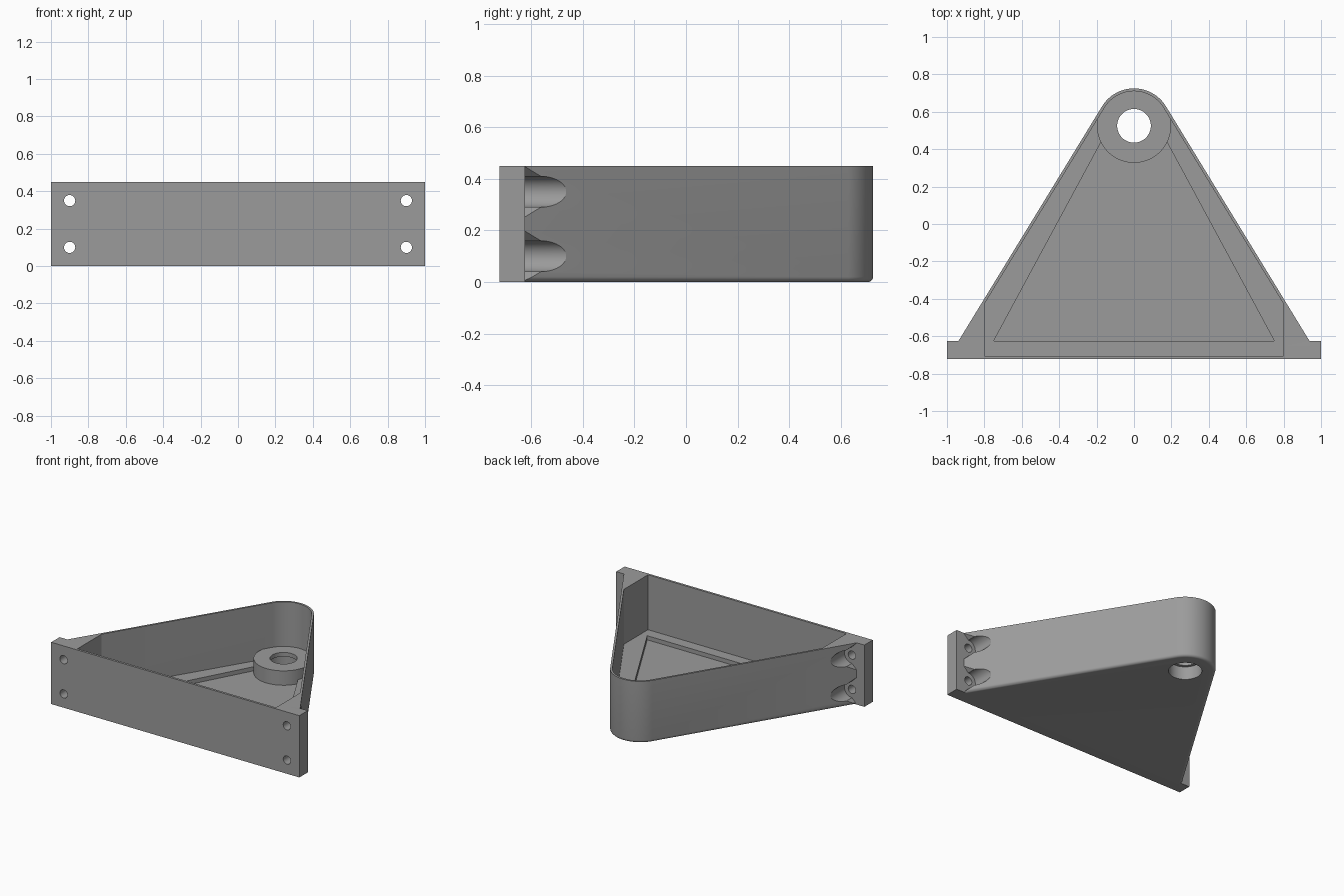
import bpy, bmesh, math
from mathutils import Matrix

if "Cube" in bpy.data.objects:
    bpy.data.objects.remove(bpy.data.objects["Cube"])

APEX_Y = 0.525                      # centre of the rounded tip
PLATE_BACK = -0.625
H = 0.45
N = (0.853, 0.522)                  # outward normal of the right side wall

grey = bpy.data.materials.new("grey")
grey.diffuse_color = (0.33, 0.33, 0.33, 1)
grey.use_nodes = True
grey.node_tree.nodes["Principled BSDF"].inputs["Base Color"].default_value = grey.diffuse_color


def make(name, bm):
    bmesh.ops.recalc_face_normals(bm, faces=bm.faces[:])
    me = bpy.data.meshes.new(name)
    bm.to_mesh(me)
    bm.free()
    ob = bpy.data.objects.new(name, me)
    me.materials.append(grey)
    bpy.context.collection.objects.link(ob)
    return ob


def prism(name, pts, z0, z1, fillet=0.0):
    """Extrude an outline; optionally round its bottom edges except the front."""
    bm = bmesh.new()
    base = bm.faces.new([bm.verts.new((x, y, z0)) for x, y in pts])
    r = bmesh.ops.extrude_face_region(bm, geom=[base])
    top = [v for v in r["geom"] if isinstance(v, bmesh.types.BMVert)]
    bmesh.ops.translate(bm, verts=top, vec=(0, 0, z1 - z0))
    if fillet:
        front = min(p[1] for p in pts)
        edges = [e for e in bm.edges if all(abs(v.co.z - z0) < 1e-5 for v in e.verts)
                 and max(v.co.y for v in e.verts) > front + 1e-4]
        bmesh.ops.bevel(bm, geom=edges, offset=fillet, segments=5, profile=0.5, affect='EDGES')
    return make(name, bm)


def cylinder(name, r, z0, z1, x=0, y=0, seg=64):
    a = [2 * math.pi * i / seg for i in range(seg)]
    return prism(name, [(x + r * math.cos(t), y + r * math.sin(t)) for t in a], z0, z1)


def side_x(y, r):
    return (r - N[1] * (y - APEX_Y)) / N[0]


def side_y(x, r):
    return APEX_Y + (r - N[0] * x) / N[1]


def tip_arc(r, seg=32):
    a0 = math.atan2(N[1], N[0])
    return [(r * math.cos(t), APEX_Y + r * math.sin(t))
            for t in (a0 + (math.pi - 2 * a0) * i / seg for i in range(seg + 1))]


def combine(target, tool, op):
    m = target.modifiers.new(op.lower(), 'BOOLEAN')
    m.operation, m.solver, m.object = op, 'EXACT', tool
    bpy.context.view_layer.objects.active = target
    bpy.ops.object.modifier_apply(modifier=m.name)
    bpy.data.objects.remove(tool)


# triangular body with rounded tip and filleted bottom edge
yf = PLATE_BACK - 0.03
xb = side_x(yf, 0.2)
body = prism("bracket", [(-xb, yf), (xb, yf)] + tip_arc(0.2), 0, H, 0.02)

# screw head clearances: round channel that flares open outwards
for s in (-1, 1):
    for zc in (0.1, 0.35):
        arc = [math.pi / 2 + math.pi * i / 24 for i in range(25)]
        pts = [(0.06 * math.cos(t), 0.06 * math.sin(t)) for t in arc]
        pts += [(0.0405, -0.1), (0.2, -0.1), (0.2, 0.1), (0.0405, 0.1)]
        cut = prism("clearance", pts, PLATE_BACK - 0.1, -0.3)
        # profile plane becomes x-z, extrusion becomes y
        cut.data.transform(Matrix(((s, 0, 0, s * 0.9), (0, 0, 1, 0), (0, 1, 0, zc), (0, 0, 0, 1))))
        if s > 0:
            cut.data.flip_normals()
        combine(body, cut, 'DIFFERENCE')

# mounting plate
plate = prism("plate", [(-1, -0.722), (1, -0.722), (1, PLATE_BACK), (-1, PLATE_BACK)], 0, H)
combine(body, plate, 'UNION')

# open tray, then the recessed floor panel
yc = side_y(0.8, 0.185)
tray = prism("tray", [(-0.8, yc), (-0.8, -0.705), (0.8, -0.705), (0.8, yc)] + tip_arc(0.185), 0.05, 0.6)
combine(body, tray, 'DIFFERENCE')
panel = prism("panel", [(-0.75, -0.625), (0.75, -0.625), (0.175, 0.44), (-0.175, 0.44)], 0.02, 0.1)
combine(body, panel, 'DIFFERENCE')

# tip boss with stepped bore
combine(body, cylinder("boss", 0.198, 0.015, 0.125, 0, APEX_Y), 'UNION')
combine(body, cylinder("bore", 0.09, -0.1, 0.3, 0, APEX_Y), 'DIFFERENCE')
combine(body, cylinder("counterbore", 0.11, -0.1, 0.095, 0, APEX_Y), 'DIFFERENCE')

# screw holes through the plate
for x in (-0.9, 0.9):
    for z in (0.1, 0.35):
        hole = cylinder("hole", 0.03, -0.9, -0.55, seg=32)
        hole.data.transform(Matrix.Translation((x, 0, z)) @ Matrix(
            ((1, 0, 0, 0), (0, 0, 1, 0), (0, -1, 0, 0), (0, 0, 0, 1))))
        combine(body, hole, 'DIFFERENCE')

bpy.ops.object.select_all(action='DESELECT')
body.select_set(True)
bpy.context.view_layer.objects.active = body
bpy.ops.object.shade_smooth_by_angle(angle=math.radians(25))
